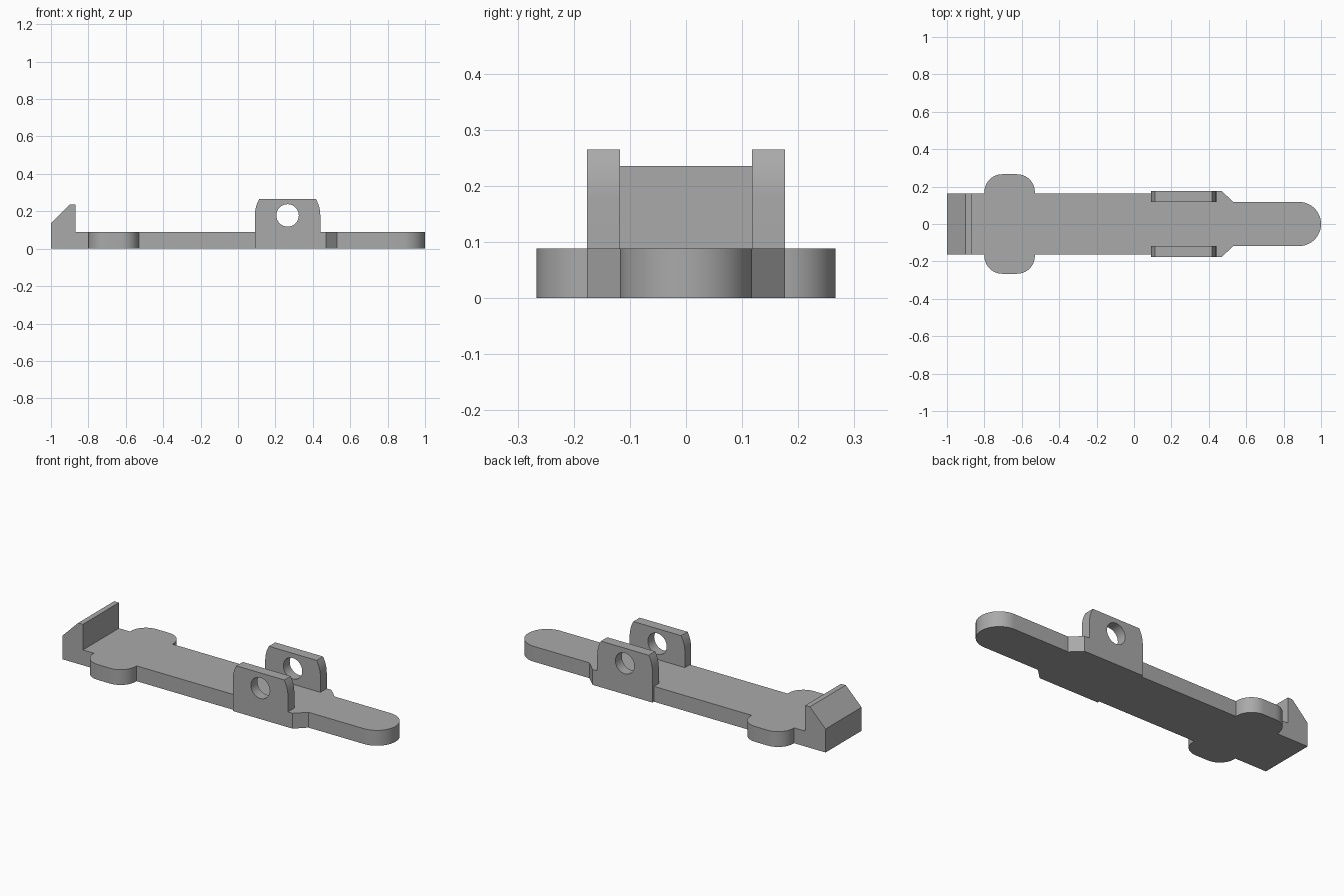
import bpy, bmesh
from math import pi, sin, cos, asin, radians
from mathutils import Matrix

cube = bpy.data.objects.get("Cube")
if cube:
    bpy.data.objects.remove(cube, do_unlink=True)

grey = bpy.data.materials.new("plain grey")
grey.use_nodes = True
colour = (0.4, 0.4, 0.4, 1)
grey.diffuse_color = colour
grey.node_tree.nodes["Principled BSDF"].inputs["Base Color"].default_value = colour


def arc(cx, cy, r, start, end, steps):
    """Points along a circular arc, angles in radians."""
    angles = [start + (end - start) * i / steps for i in range(steps + 1)]
    return [(cx + r * cos(a), cy + r * sin(a)) for a in angles]


def prism(name, loops, low, high, along_y=False):
    """Fill closed loops (outline, then holes) and extrude from low to high."""
    bm = bmesh.new()
    for loop in loops:
        verts = [bm.verts.new((u, v, low)) for u, v in loop]
        for a, b in zip(verts, verts[1:] + verts[:1]):
            bm.edges.new((a, b))
    bmesh.ops.triangle_fill(bm, use_beauty=True, edges=bm.edges[:])
    result = bmesh.ops.extrude_face_region(bm, geom=bm.faces[:])
    top = [g for g in result["geom"] if isinstance(g, bmesh.types.BMVert)]
    bmesh.ops.translate(bm, verts=top, vec=(0, 0, high - low))
    if along_y:
        # Profile is drawn in x and z, extruded along y
        bm.transform(Matrix(((1, 0, 0, 0), (0, 0, 1, 0), (0, 1, 0, 0), (0, 0, 0, 1))))
    bmesh.ops.recalc_face_normals(bm, faces=bm.faces[:])
    mesh = bpy.data.meshes.new(name)
    bm.to_mesh(mesh)
    bm.free()
    mesh.materials.append(grey)
    obj = bpy.data.objects.new(name, mesh)
    bpy.context.collection.objects.link(obj)
    bpy.ops.object.select_all(action='DESELECT')
    obj.select_set(True)
    bpy.context.view_layer.objects.active = obj
    bpy.ops.object.shade_smooth_by_angle(angle=radians(30))
    return obj


thick = 0.088       # plate thickness
body = 0.163        # half width of the body
tongue = 0.118      # half width of the tongue, inner face of the lugs
lug_out = 0.176     # outer face of the lugs
ear_r = 0.095       # ear corner radius
ear_y = 0.266 - ear_r

# Base plate: half outline from the back end to the tongue tip, then mirrored
half = [(-1, body), (-0.80, body)]
half += arc(-0.80 + ear_r, ear_y, ear_r, pi, pi / 2, 10)
half += arc(-0.53 - ear_r, ear_y, ear_r, pi / 2, 0, 10)
half += [(-0.53, body), (0.09, body), (0.09, lug_out), (0.47, lug_out), (0.53, tongue)]
half += arc(1 - tongue, 0, tongue, pi / 2, 0, 16)
outline = half + [(x, -y) for x, y in reversed(half[:-1])]
prism("base_plate", [outline], 0, thick)

# Raised hook at the end of the plate
hook = [(-1, thick), (-0.87, thick), (-0.87, 0.235), (-0.90, 0.235), (-1, 0.135)]
prism("end_hook", [hook], -body, body, along_y=True)

# Pair of pierced lugs with rounded shoulders and a flat top
cx, cz, r, top_z = 0.265, 0.178, 0.175, 0.265
shoulder = asin((top_z - cz) / r)
lug = [(cx - r, thick), (cx + r, thick)]
lug += arc(cx, cz, r, 0, shoulder, 6)
lug += arc(cx, cz, r, pi - shoulder, pi, 6)
hole = arc(cx, cz, 0.06, 0, 2 * pi, 32)[:-1]
for name, low, high in (("left_lug", -lug_out, -tongue), ("right_lug", tongue, lug_out)):
    prism(name, [lug, hole], low, high, along_y=True)
